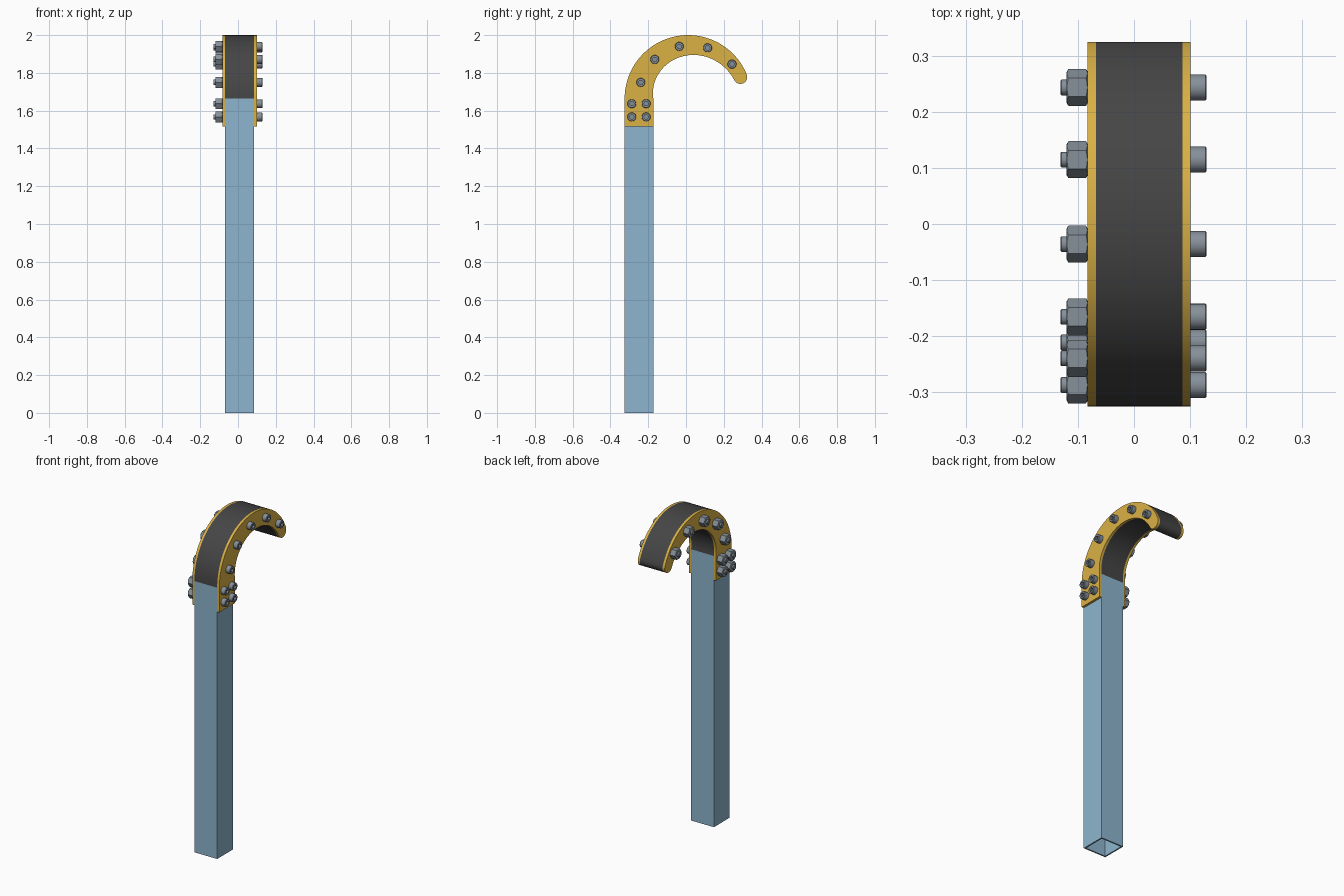
import bpy, bmesh, math
from math import sin, cos, pi, radians

if "Cube" in bpy.data.objects:
    bpy.data.objects.remove(bpy.data.objects["Cube"])

CX = 0.009                      # lateral centre of post and hook
HALF = 0.077                    # half width of the square post
PLATE = 0.0145                  # side plate thickness
CY, CZ, R = 0.011, 1.664, 0.336  # hook arc centre and outer radius
W0, W1, A_END = 0.152, 0.073, 22.4  # hook depth at root and tip, tip angle
POST_Y = CY - R + W0 / 2


def material(name, rgb):
    m = bpy.data.materials.new(name)
    m.diffuse_color = (*rgb, 1)
    m.use_nodes = True
    m.node_tree.nodes["Principled BSDF"].inputs["Base Color"].default_value = m.diffuse_color
    return m


BLUE = material("blue_paint", (0.27, 0.46, 0.62))
YELLOW = material("yellow_paint", (0.70, 0.44, 0.06))
BLACK = material("black_rubber", (0.06, 0.06, 0.06))
STEEL = material("steel", (0.24, 0.28, 0.32))


def finish(bm, name, mat):
    bmesh.ops.recalc_face_normals(bm, faces=bm.faces)
    me = bpy.data.meshes.new(name)
    bm.to_mesh(me)
    bm.free()
    me.materials.append(mat)
    ob = bpy.data.objects.new(name, me)
    bpy.context.collection.objects.link(ob)
    bpy.ops.object.select_all(action='DESELECT')
    ob.select_set(True)
    bpy.context.view_layer.objects.active = ob
    bpy.ops.object.shade_smooth_by_angle(angle=radians(25))
    return ob


def bridge(bm, a, b):
    n = len(a)
    for i in range(n):
        bm.faces.new((a[i], a[(i + 1) % n], b[(i + 1) % n], b[i]))


def extrude_x(name, pts, x0, x1, mat):
    bm = bmesh.new()
    a, b = ([bm.verts.new((x, y, z)) for y, z in pts] for x in (x0, x1))
    bridge(bm, a, b)
    bm.faces.new(a)
    bm.faces.new(b)
    return finish(bm, name, mat)


def depth(deg):
    return W0 + (W1 - W0) * (180 - deg) / (180 - A_END)


def polar(r, deg):
    a = radians(deg)
    return CY + r * cos(a), CZ + r * sin(a)


def hook_profile(bottom):
    n = 40
    angs = [180 + (A_END - 180) * i / n for i in range(n + 1)]
    outer = [polar(R, d) for d in angs]
    inner = [polar(R - depth(d), d) for d in angs]
    ty, tz = polar(R - W1 / 2, A_END)
    cap = [(ty + W1 / 2 * cos(radians(A_END - 15 * k)),
            tz + W1 / 2 * sin(radians(A_END - 15 * k))) for k in range(1, 12)]
    pts = outer + cap + inner[::-1]
    if bottom < CZ:
        pts += [(POST_Y + W0 / 2, bottom), (POST_Y - W0 / 2, bottom)]
    return pts


# hollow square post
bm = bmesh.new()
loops = []
for h, z in ((HALF, 0), (HALF, CZ), (HALF - 0.009, CZ), (HALF - 0.009, 0)):
    k = h / HALF
    loops.append([bm.verts.new((CX + sx * h, POST_Y + sy * k * W0 / 2, z))
                  for sx, sy in ((-1, -1), (1, -1), (1, 1), (-1, 1))])
for i in range(4):
    bridge(bm, loops[i], loops[(i + 1) % 4])
finish(bm, "post", BLUE)

# tapered hook core and the two side plates that reach down over the post
extrude_x("hook_core", hook_profile(CZ), CX - HALF, CX + HALF, BLACK)
XR, XL = CX + HALF + PLATE, CX - HALF - PLATE
extrude_x("side_plate_right", hook_profile(1.516), CX + HALF, XR, YELLOW)
extrude_x("side_plate_left", hook_profile(1.516), XL, CX - HALF, YELLOW)

# fasteners: rings around the x axis, each a function angle -> (x, radius)
SEG = 24


def hex_r(r, t):
    return r * cos(pi / 6) / cos((t % (pi / 3)) - pi / 6)


def turned(name, rings, closed=False):
    bm = bmesh.new()
    loops = []
    for f in rings:
        ring = []
        for i in range(SEG):
            t = 2 * pi * i / SEG
            x, r = f(t)
            ring.append(bm.verts.new((x, r * cos(t), r * sin(t))))
        loops.append(ring)
    for a, b in zip(loops, loops[1:]):
        bridge(bm, a, b)
    if closed:
        bridge(bm, loops[-1], loops[0])
    else:
        bm.faces.new(loops[0])
        bm.faces.new(loops[-1])
    return finish(bm, name, STEEL)


def circ(x, r):
    return lambda t: (x, r)


# socket head bolt with shank through the assembly
HR, SR, XH, XS = 0.0233, 0.014, 0.129, -0.131
bolt = turned("bolt", [
    circ(XS, SR - 0.002), circ(XS + 0.002, SR), circ(XR, SR), circ(XR, HR),
    circ(XH - 0.002, HR), circ(XH, HR - 0.002), circ(XH, 0.0142),
    lambda t: (XH, hex_r(0.0125, t)), lambda t: (XH - 0.014, hex_r(0.0125, t))])

# hex nut with conical chamfers
NR, XN = 0.033, -0.12
AP = NR * cos(pi / 6)
nut = turned("nut", [
    circ(XL, SR), circ(XL, AP - 0.001),
    lambda t: (XL - 0.0006 - (hex_r(NR, t) - AP) * 0.55, hex_r(NR, t)),
    lambda t: (XN + 0.0006 + (hex_r(NR, t) - AP) * 0.55, hex_r(NR, t)),
    circ(XN, AP - 0.001), circ(XN, SR)], closed=True)

# bolt positions: four on the post, five along the hook centreline
spots = [(POST_Y + s * 0.038, z) for z in (1.567, 1.637) for s in (-1, 1)]
for f in (0.12, 0.315, 0.51, 0.705, 0.9):
    d = 180 - f * (180 - A_END)
    spots.append(polar(R - depth(d) / 2, d))
for i, (y, z) in enumerate(spots):
    for src in (bolt, nut):
        ob = src
        if i:
            ob = src.copy()
            ob.name = f"{src.data.name}_{i + 1}"
            bpy.context.collection.objects.link(ob)
        ob.location = (0, y, z)
